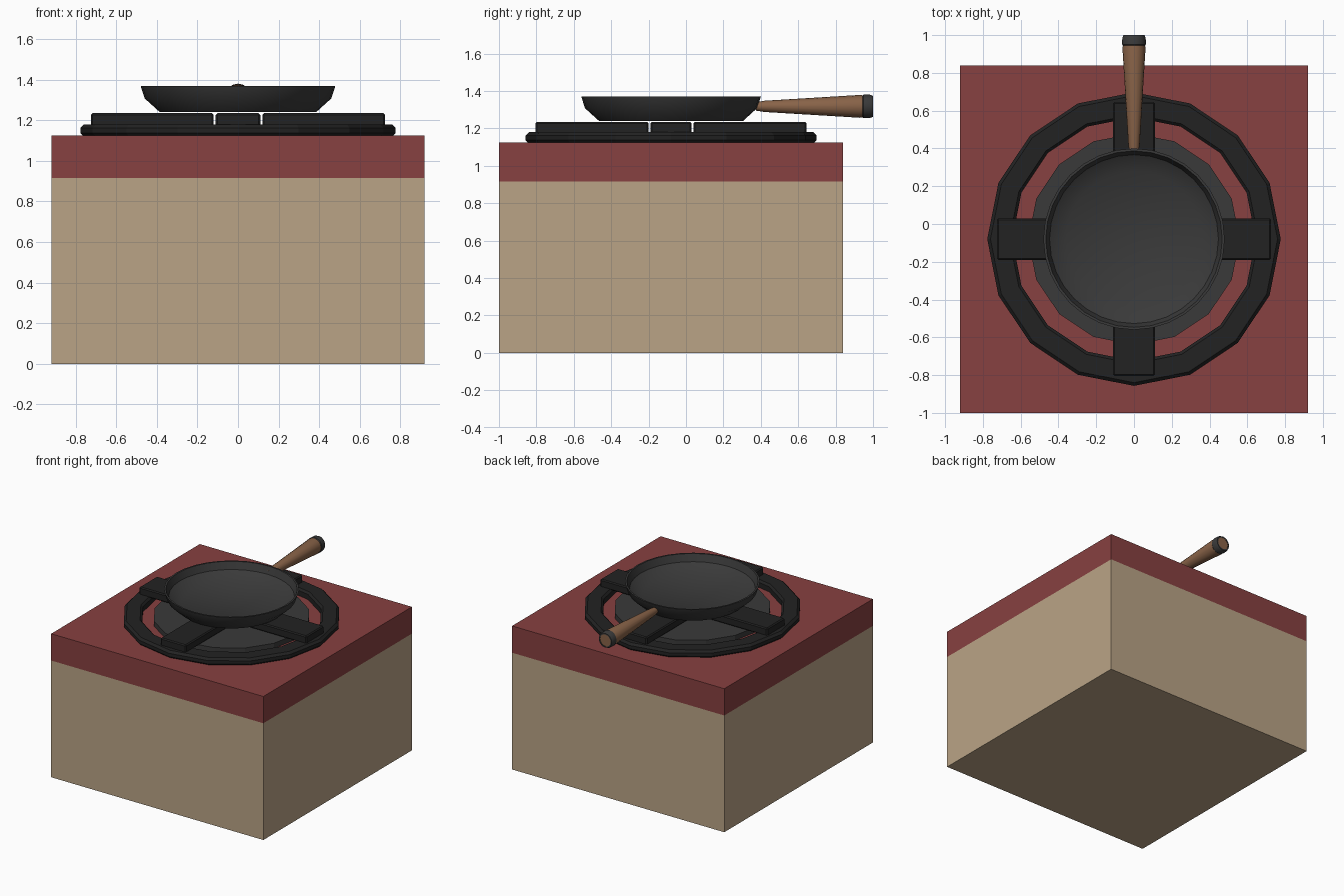
import bpy, bmesh, math
from mathutils import Matrix, Vector

if "Cube" in bpy.data.objects:
    bpy.data.objects.remove(bpy.data.objects["Cube"])

CY = -0.08  # burner centre in y


def mat(name, rgb):
    m = bpy.data.materials.new(name)
    m.diffuse_color = (*rgb, 1)
    m.use_nodes = True
    m.node_tree.nodes["Principled BSDF"].inputs["Base Color"].default_value = m.diffuse_color
    return m


BEIGE = mat("beige", (0.49, 0.37, 0.24))
RED = mat("red", (0.245, 0.052, 0.052))
BLACK = mat("black", (0.016, 0.016, 0.016))
GREY = mat("dark grey", (0.042, 0.042, 0.042))
WOOD = mat("wood brown", (0.25, 0.125, 0.065))


def finish(bm, name, material, smooth=False):
    bmesh.ops.recalc_face_normals(bm, faces=bm.faces)
    me = bpy.data.meshes.new(name)
    bm.to_mesh(me)
    bm.free()
    me.materials.append(material)
    ob = bpy.data.objects.new(name, me)
    bpy.context.collection.objects.link(ob)
    if smooth:
        bpy.ops.object.select_all(action='DESELECT')
        ob.select_set(True)
        bpy.context.view_layer.objects.active = ob
        bpy.ops.object.shade_smooth_by_angle(angle=math.radians(35))
    return ob


def box(name, lo, hi, material, bevel=0, matrix=Matrix()):
    lo, hi = Vector(lo), Vector(hi)
    bm = bmesh.new()
    bmesh.ops.create_cube(bm, size=1, matrix=matrix @ Matrix.Translation((lo + hi) / 2)
                          @ Matrix.Diagonal((*(hi - lo), 1)))
    if bevel:
        bmesh.ops.bevel(bm, geom=bm.edges[:], offset=bevel, segments=1, affect='EDGES')
    return finish(bm, name, material)


def lathe(name, profile, sides, material, matrix, smooth=False, loop=False):
    """Spin (radius, height) points around z; open profiles get end caps."""
    bm = bmesh.new()
    rings = [[bm.verts.new(matrix @ Vector((r * math.cos(a), r * math.sin(a), z)))
              for a in (2 * math.pi * i / sides for i in range(sides))]
             for r, z in profile]
    pairs = list(zip(rings, rings[1:]))
    if loop:
        pairs.append((rings[-1], rings[0]))
    else:
        bm.faces.new(rings[0])
        bm.faces.new(rings[-1])
    for a, b in pairs:
        for i in range(sides):
            j = (i + 1) % sides
            bm.faces.new((a[i], a[j], b[j], b[i]))
    return finish(bm, name, material, smooth)


centre = Matrix.Translation((0, CY, 0))

# Cabinet block and counter top
box("cabinet", (-0.92, -1, 0), (0.92, 0.84, 0.915), BEIGE)
box("counter_top", (-0.92, -1, 0.915), (0.92, 0.84, 1.125), RED)

# Burner: grate ring, plate and four support arms
lathe("grate_ring", [(0.765, 1.124), (0.777, 1.137), (0.777, 1.163), (0.76, 1.18),
                     (0.66, 1.18), (0.645, 1.165), (0.645, 1.124)],
      16, BLACK, centre, loop=True)
lathe("burner_plate", [(0.56, 1.124), (0.56, 1.165)], 16, GREY, centre)
for i in range(4):
    box(f"grate_arm_{i + 1}", (0.12, -0.11, 1.172), (0.725, 0.11, 1.235), BLACK, 0.008,
        centre @ Matrix.Rotation(i * math.pi / 2, 4, 'Z'))

# Frying pan, hollow, with thin rim
lathe("pan", [(0.385, 1.24), (0.46, 1.308), (0.48, 1.37), (0.467, 1.37),
              (0.447, 1.315), (0.36, 1.258)], 32, GREY, centre, smooth=True)

# Handle along +y, with dark end band
along_y = Matrix.Translation((0, 0, 1.318)) @ Matrix.Rotation(-math.pi / 2, 4, 'X')
lathe("pan_handle", [(0.023, 0.375), (0.03, 0.42), (0.061, 0.93), (0.05, 0.998)],
      16, WOOD, along_y, smooth=True)
lathe("handle_band", [(0.059, 0.945), (0.063, 0.95), (0.062, 0.985), (0.056, 1.0),
                      (0.046, 1.0), (0.046, 0.945)], 16, GREY, along_y, smooth=True, loop=True)
